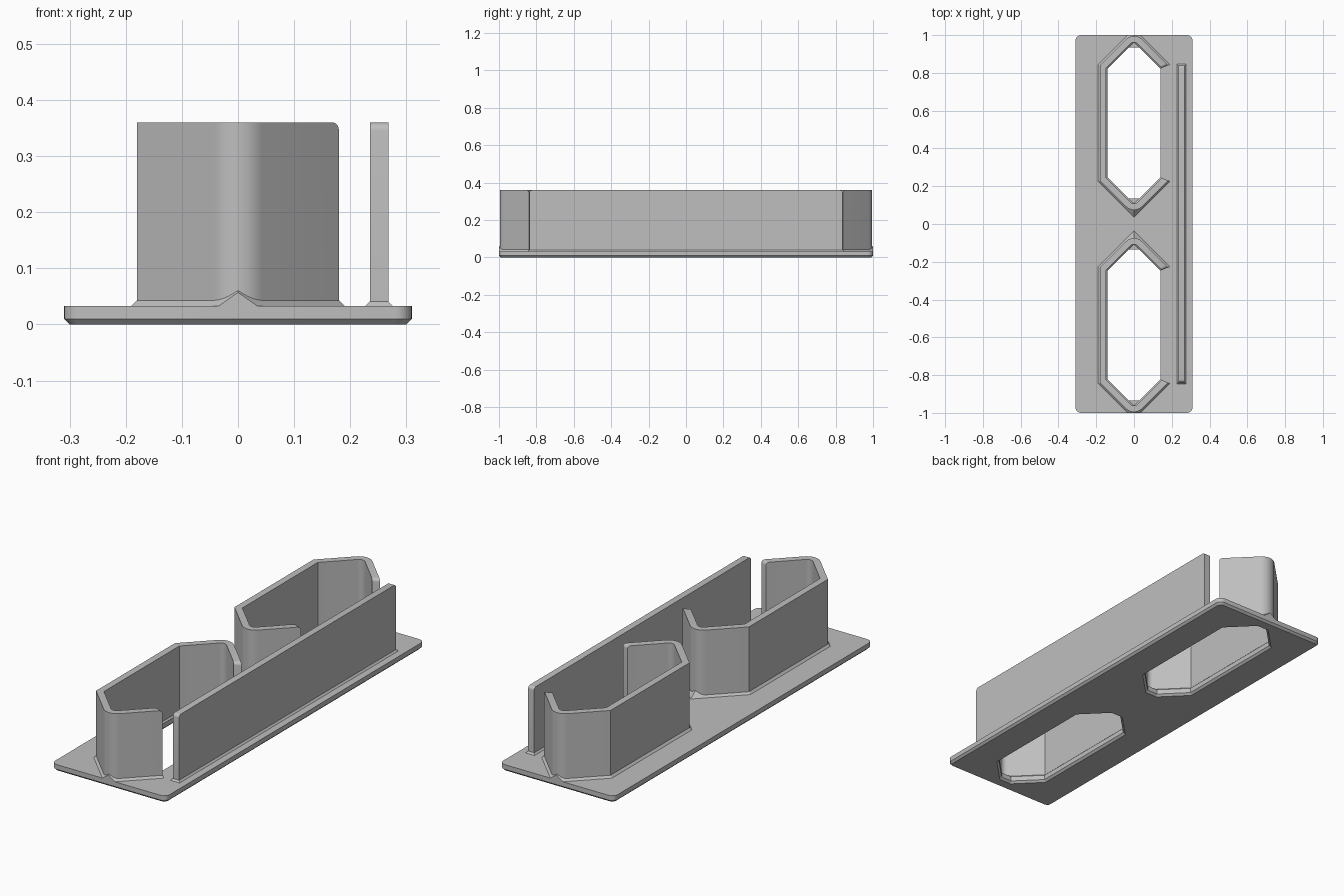
import bpy, bmesh
from math import sin, cos, pi, sqrt

if "Cube" in bpy.data.objects:
    bpy.data.objects.remove(bpy.data.objects["Cube"])

grey = bpy.data.materials.new("plain grey")
grey.use_nodes = True
COLOUR = (0.52, 0.52, 0.52, 1)
grey.diffuse_color = COLOUR
grey.node_tree.nodes["Principled BSDF"].inputs["Base Color"].default_value = COLOUR

BASE_TOP, WALL_TOP, THICK = 0.033, 0.36, 0.033
HOLDER_Y = 0.535
TIP_R = 0.06


def loft(name, rings, round_ends=None, clip_y=None):
    """Skin a row of closed rings and cap both ends."""
    bm = bmesh.new()
    rows = [[bm.verts.new(p) for p in ring] for ring in rings]
    n = len(rows[0])
    for a, b in zip(rows, rows[1:]):
        for i in range(n):
            j = (i + 1) % n
            bm.faces.new((a[i], a[j], b[j], b[i]))
    bm.faces.new(rows[0])
    bm.faces.new(rows[-1])
    if round_ends:
        edges = [bm.edges.get((row[1], row[2])) for row in (rows[0], rows[-1])]
        bmesh.ops.bevel(bm, geom=edges, offset=round_ends, segments=5,
                        profile=0.5, affect='EDGES')
    if clip_y:
        side = 1 if clip_y > 0 else -1
        geom = bm.verts[:] + bm.edges[:] + bm.faces[:]
        cut = bmesh.ops.bisect_plane(bm, geom=geom, plane_co=(0, clip_y, 0),
                                     plane_no=(0, side, 0), clear_outer=True)
        rim = [e for e in cut["geom_cut"] if isinstance(e, bmesh.types.BMEdge)]
        bmesh.ops.holes_fill(bm, edges=rim)
    bmesh.ops.recalc_face_normals(bm, faces=bm.faces)
    mesh = bpy.data.meshes.new(name)
    bm.to_mesh(mesh)
    bm.free()
    mesh.materials.append(grey)
    ob = bpy.data.objects.new(name, mesh)
    bpy.context.collection.objects.link(ob)
    return ob


def smooth(ob):
    bpy.ops.object.select_all(action='DESELECT')
    ob.select_set(True)
    bpy.context.view_layer.objects.active = ob
    bpy.ops.object.shade_smooth_by_angle(angle=pi / 7)


def hexagon(d):
    """Half width, shoulder and tip of the long hexagon grown by d."""
    a, tip = 0.18 + d, 0.485 + d * sqrt(2)
    return a, tip - a, tip


def open_path(d, rounded):
    """Hexagon outline with its +x side missing."""
    a, h, tip = hexagon(d)
    if rounded:
        r = TIP_R + d
        cy = tip - r * sqrt(2)
        arc = [(r * sin(t), cy + r * cos(t))
               for t in (pi / 4 - pi / 2 * i / 10 for i in range(11))]
    else:
        arc = [(0, tip)]
    top = [(a, h)] + arc + [(-a, h)]
    return top + [(x, -y) for x, y in reversed(top)]


def sweep(section, cy, rounded):
    paths = [open_path(d, rounded) for d, z in section]
    return [[(x, y + cy, z) for (x, y), (d, z) in zip(pts, section)]
            for pts in zip(*paths)]


def hole_ring(grow, z, cy):
    """Hexagon with blunted tips."""
    a, h, tip = hexagon(-0.04 + grow)
    flat = 0.4 + grow
    w = tip - flat
    half = [(a, h), (w, flat), (-w, flat), (-a, h)]
    return [(x, y + cy, z) for x, y in half + [(-x, -y) for x, y in half]]


def round_rect(inset, z):
    r = 0.03
    ring = []
    for q, (sx, sy) in enumerate([(1, 1), (-1, 1), (-1, -1), (1, -1)]):
        for i in range(7):
            t = pi / 2 * (q + i / 6)
            ring.append((sx * (0.31 - r) + (r - inset) * cos(t),
                         sy * (1 - r) + (r - inset) * sin(t), z))
    return ring


# Base plate with chamfered underside
base = loft("base_plate", [round_rect(0.01, 0), round_rect(0, 0.01),
                           round_rect(0, BASE_TOP)])

for label, side in (("front", -1), ("back", 1)):
    cy = side * HOLDER_Y
    # Opening through the base
    cutter = loft(label + "_hole_cutter", [hole_ring(0.012, -0.002, cy),
                                           hole_ring(0, 0.01, cy),
                                           hole_ring(0, 0.06, cy)])
    cutter.hide_render = True
    cutter.hide_set(True)
    mod = base.modifiers.new(label + "_hole", 'BOOLEAN')
    mod.operation, mod.solver, mod.object = 'DIFFERENCE', 'EXACT', cutter
    # Holder wall
    wall = [(0, 0.03), (0, WALL_TOP), (-THICK, WALL_TOP), (-THICK, 0.03)]
    smooth(loft(label + "_holder_wall", sweep(wall, cy, True), round_ends=0.015))
    # Sloped foot around the wall
    foot = [(0.01, BASE_TOP), (-0.019, 0.062), (-0.031, 0.042), (-0.04, BASE_TOP)]
    loft(label + "_holder_foot", sweep(foot, cy, False), clip_y=side)

# Cut the openings and discard the cutters
bpy.context.view_layer.update()
depsgraph = bpy.context.evaluated_depsgraph_get()
cut_mesh = bpy.data.meshes.new_from_object(base.evaluated_get(depsgraph))
cutters = [m.object for m in base.modifiers]
base.modifiers.clear()
base.data = cut_mesh
for c in cutters:
    bpy.data.objects.remove(c)
smooth(base)

# Straight side rail and its sloped foot
X0, X1, END = 0.235, 0.268, 0.838
rail = [[(X0, y, 0.03), (X0, y, WALL_TOP), (X1, y, WALL_TOP), (X1, y, 0.03)]
        for y in (-END, END)]
smooth(loft("side_rail", rail, round_ends=0.015))
rail_foot = [[(X0 - g, -END - g, z), (X1 + g, -END - g, z),
              (X1 + g, END + g, z), (X0 - g, END + g, z)]
             for g, z in ((0.008, BASE_TOP), (0, 0.041))]
loft("side_rail_foot", rail_foot)
